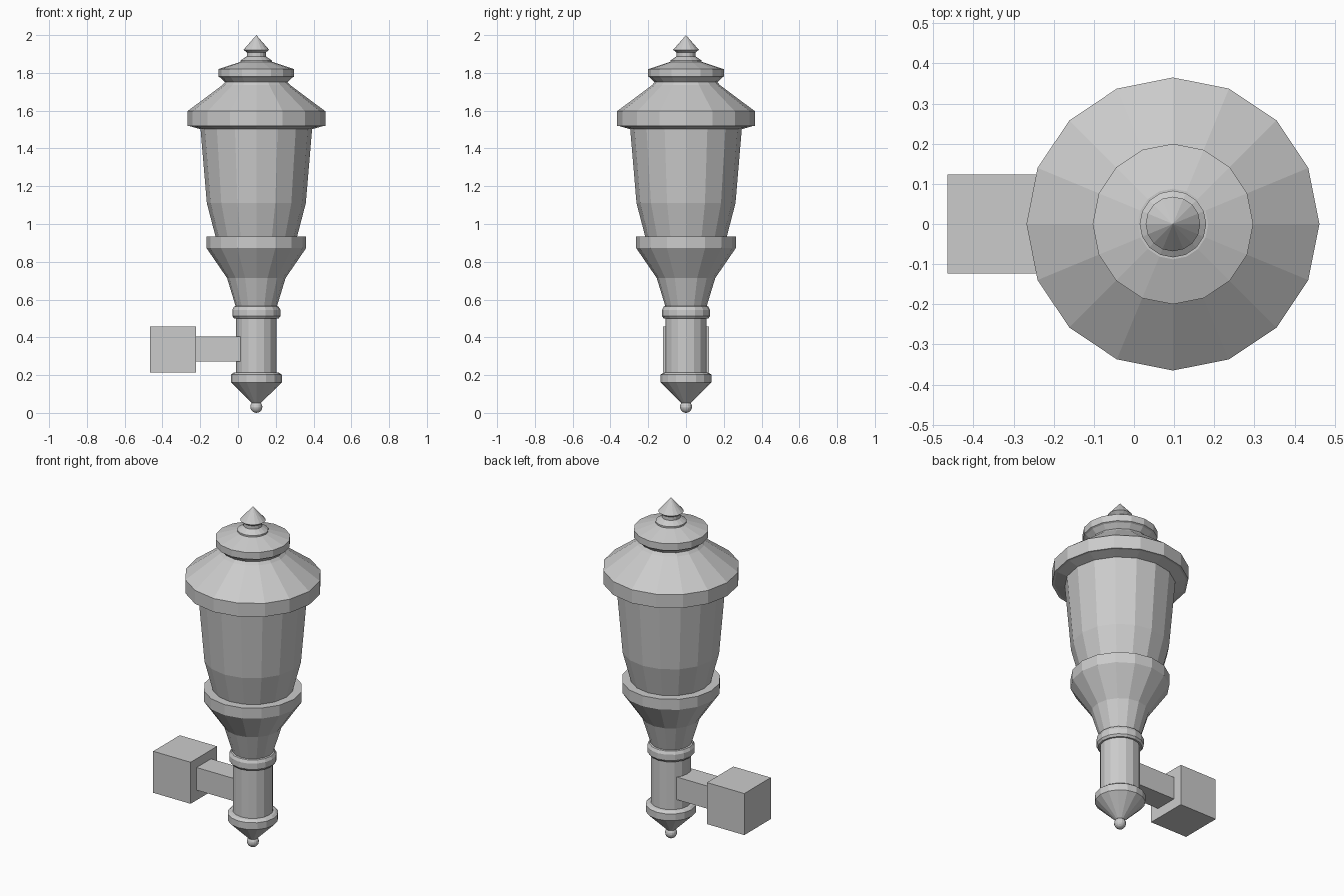
import bpy, bmesh, math
from mathutils import Matrix

if "Cube" in bpy.data.objects:
    bpy.data.objects.remove(bpy.data.objects["Cube"])

AXIS_X = 0.097
SIDES = 16


def finish(name, bm):
    bmesh.ops.recalc_face_normals(bm, faces=bm.faces)
    mesh = bpy.data.meshes.new(name)
    bm.to_mesh(mesh)
    bm.free()
    obj = bpy.data.objects.new(name, mesh)
    bpy.context.collection.objects.link(obj)
    return obj


def turned(name, profile):
    """Closed 16-sided solid from (radius, z) points, bottom to top."""
    bm = bmesh.new()
    rings = []
    for r, z in profile:
        n = SIDES if r > 0 else 1
        rings.append([bm.verts.new((AXIS_X + r * math.cos(2 * math.pi * i / SIDES),
                                    r * math.sin(2 * math.pi * i / SIDES), z))
                      for i in range(n)])
    for low, high in zip(rings, rings[1:]):
        for i in range(SIDES):
            j = (i + 1) % SIDES
            if len(high) == 1:
                bm.faces.new((low[i], low[j], high[0]))
            else:
                bm.faces.new((low[i], low[j], high[j], high[i]))
    for ring in (rings[0], rings[-1]):
        if len(ring) > 1:
            bm.faces.new(ring)
    return finish(name, bm)


def box(name, x0, x1, half_y, z0, z1):
    bm = bmesh.new()
    bmesh.ops.create_cube(bm, size=1, matrix=Matrix.Translation(((x0 + x1) / 2, 0, (z0 + z1) / 2))
                          @ Matrix.Diagonal((x1 - x0, 2 * half_y, z1 - z0, 1)))
    return finish(name, bm)


# Wall block and arm
box("wall_block", -0.465, -0.222, 0.123, 0.213, 0.457)
box("arm", -0.225, 0.05, 0.067, 0.272, 0.405)

# Ball drop at the very bottom
bm = bmesh.new()
bmesh.ops.create_uvsphere(bm, u_segments=SIDES, v_segments=10, radius=0.032,
                          matrix=Matrix.Translation((AXIS_X, 0, 0.032)))
finish("bottom_ball", bm)

# Post: pointed foot, foot ring, shaft, neck ring
turned("post", [(0.025, 0.053), (0.135, 0.162), (0.135, 0.202), (0.122, 0.212),
                (0.108, 0.215), (0.108, 0.5), (0.118, 0.5), (0.127, 0.512),
                (0.127, 0.546), (0.118, 0.563), (0.108, 0.566)])

# Flared cup that holds the glass
turned("cup", [(0.108, 0.56), (0.155, 0.714), (0.264, 0.873), (0.264, 0.935)])

# Tapered glass
turned("glass", [(0.215, 0.93), (0.262, 1.11), (0.296, 1.51)])

# Roof with rim
turned("roof", [(0.296, 1.502), (0.352, 1.518), (0.365, 1.518), (0.365, 1.597),
                (0.18, 1.735), (0.165, 1.752)])

# Cap above the roof
turned("cap", [(0.165, 1.75), (0.19, 1.775), (0.2, 1.78), (0.2, 1.82),
               (0.088, 1.857)])

# Finial
turned("finial", [(0.083, 1.855), (0.083, 1.866), (0.05, 1.888), (0.05, 1.908),
                  (0.068, 1.922), (0.0, 2.0)])
